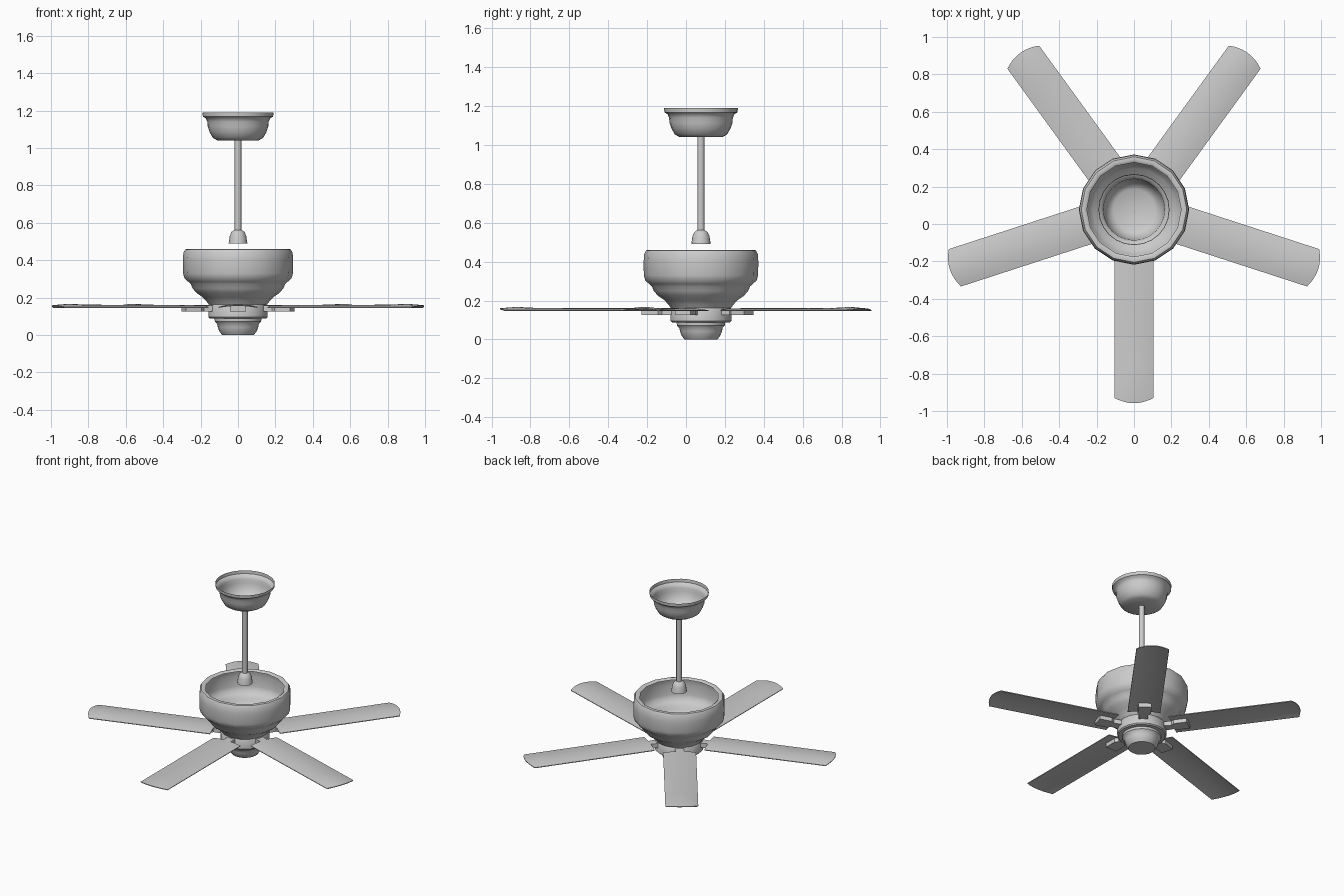
import bpy, bmesh, math
from mathutils import Matrix

if "Cube" in bpy.data.objects:
    bpy.data.objects.remove(bpy.data.objects["Cube"])

AXIS_Y = 0.077          # the fan's vertical axis
BLADES = 5


def finish(name, bm, angle=40):
    bmesh.ops.recalc_face_normals(bm, faces=bm.faces)
    me = bpy.data.meshes.new(name)
    bm.to_mesh(me)
    bm.free()
    ob = bpy.data.objects.new(name, me)
    bpy.context.collection.objects.link(ob)
    bpy.ops.object.select_all(action='DESELECT')
    ob.select_set(True)
    bpy.context.view_layer.objects.active = ob
    bpy.ops.object.shade_smooth_by_angle(angle=math.radians(angle))
    return ob


def lathe(name, profile, seg, cap_first=False, cap_last=False, angle=40):
    """Turn (radius, z) points around the fan axis."""
    bm = bmesh.new()
    rings = []
    for r, z in profile:
        rings.append([bm.verts.new((r * math.cos(2 * math.pi * i / seg),
                                    AXIS_Y + r * math.sin(2 * math.pi * i / seg), z))
                      for i in range(seg)])
    for a, b in zip(rings, rings[1:]):
        for i in range(seg):
            j = (i + 1) % seg
            bm.faces.new((a[i], a[j], b[j], b[i]))
    if cap_first:
        bm.faces.new(rings[0])
    if cap_last:
        bm.faces.new(rings[-1])
    return finish(name, bm, angle)


def spoke(index):
    a = -math.pi / 2 + 2 * math.pi * index / BLADES
    return Matrix.Translation((0, AXIS_Y, 0)) @ Matrix.Rotation(a, 4, 'Z')


# Ceiling canopy: open bowl with a flat floor
lathe("ceiling_canopy", [(0.19, 1.19), (0.188, 1.168), (0.172, 1.158), (0.164, 1.14),
                         (0.162, 1.115), (0.152, 1.085), (0.135, 1.055), (0.11, 1.04)],
      24, cap_last=True)

# Down rod and bell-shaped coupling
lathe("down_rod", [(0.018, 1.045), (0.018, 0.545)], 12, True, True)
lathe("rod_coupling", [(0.02, 0.562), (0.034, 0.552), (0.044, 0.53), (0.05, 0.49)],
      16, True, True)

# Motor housing: open bowl with a rolled lip
lathe("motor_housing", [(0.252, 0.452), (0.265, 0.461), (0.282, 0.458), (0.292, 0.44),
                        (0.295, 0.40), (0.294, 0.33), (0.286, 0.302), (0.266, 0.285),
                        (0.252, 0.272), (0.243, 0.25), (0.222, 0.225), (0.19, 0.203),
                        (0.168, 0.18), (0.155, 0.162)], 16, angle=50)

# Hub that carries the blades, and the lower bowl
lathe("blade_hub", [(0.15, 0.165), (0.157, 0.155), (0.157, 0.095), (0.15, 0.088)],
      20, True, True)
lathe("lower_bowl", [(0.125, 0.09), (0.124, 0.072), (0.112, 0.06), (0.108, 0.042),
                     (0.10, 0.02), (0.085, 0.0)], 20, True, True)

# Blade stations along the length: radius, edge height, crest height
STATIONS = [(0.20, 0.150, 0.160), (0.50, 0.150, 0.161), (0.85, 0.150, 0.162),
            (0.95, 0.150, 0.167), (1.035, 0.150, 0.160)]
COLS = 8

for n in range(BLADES):
    # Arched blade with a curved tip
    bm = bmesh.new()
    rows = []
    for k, (r, lo, hi) in enumerate(STATIONS):
        row = []
        for c in range(COLS + 1):
            t = 2 * c / COLS - 1
            bow = 0.028 * t * t if k >= 3 else 0
            row.append(bm.verts.new((r - bow, 0.105 * t, hi - (hi - lo) * t * t)))
        rows.append(row)
    for a, b in zip(rows, rows[1:]):
        for c in range(COLS):
            bm.faces.new((a[c], b[c], b[c + 1], a[c + 1]))
    bmesh.ops.recalc_face_normals(bm, faces=bm.faces)
    bmesh.ops.solidify(bm, geom=bm.faces[:], thickness=0.005)
    bmesh.ops.transform(bm, matrix=spoke(n), verts=bm.verts)
    finish(f"blade_{n + 1}", bm)

    # Bracket: narrow arm widening to a plate under the blade
    bm = bmesh.new()
    outline = [(0.13, 0.032), (0.20, 0.026), (0.22, 0.042), (0.305, 0.042)]
    pts = [(x, -y) for x, y in outline] + [(x, y) for x, y in reversed(outline)]
    face = bm.faces.new([bm.verts.new((x, y, 0.126)) for x, y in pts])
    ext = bmesh.ops.extrude_face_region(bm, geom=[face])
    top = [v for v in ext["geom"] if isinstance(v, bmesh.types.BMVert)]
    bmesh.ops.translate(bm, verts=top, vec=(0, 0, 0.031))
    bmesh.ops.transform(bm, matrix=spoke(n), verts=bm.verts)
    finish(f"blade_bracket_{n + 1}", bm, 30)
